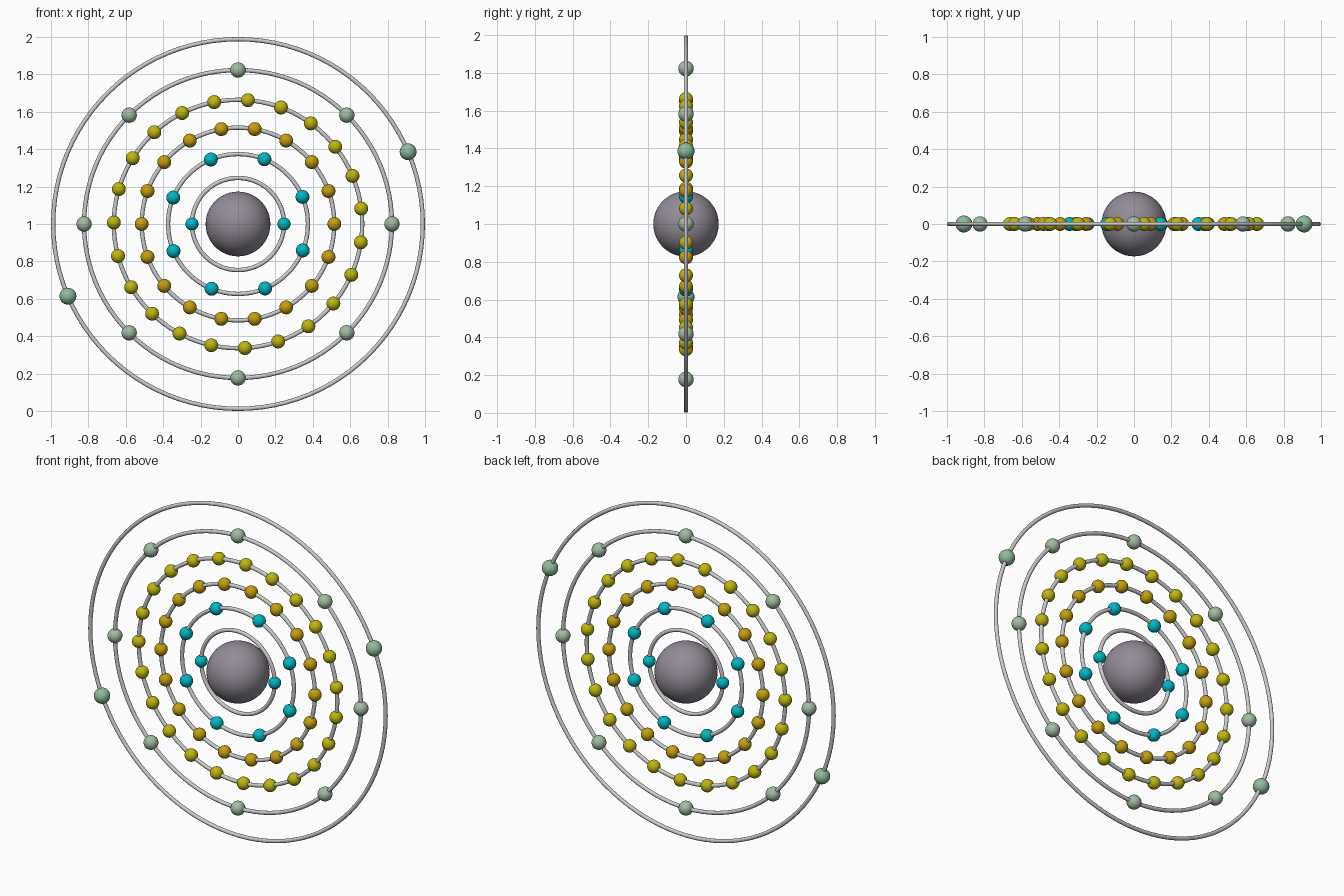
import bpy
from math import sin, cos, radians, tau

if "Cube" in bpy.data.objects:
    bpy.data.objects.remove(bpy.data.objects["Cube"])

CENTRE_Z = 1.0


def material(name, rgb):
    m = bpy.data.materials.new(name)
    m.diffuse_color = (*rgb, 1.0)
    m.use_nodes = True
    m.node_tree.nodes["Principled BSDF"].inputs["Base Color"].default_value = m.diffuse_color
    return m


def finish(name, mat=None):
    ob = bpy.context.object
    ob.name = name
    bpy.ops.object.shade_smooth()
    if mat:
        ob.data.materials.append(mat)
    return ob


def ball(name, x, z, r, mat, segs, rings):
    bpy.ops.mesh.primitive_uv_sphere_add(
        segments=segs, ring_count=rings, radius=r, location=(x, 0, z))
    return finish(name, mat)


teal = material("teal", (0.0, 0.47, 0.54))
amber = material("amber", (0.55, 0.35, 0.005))
yellow = material("yellow", (0.52, 0.47, 0.005))
sage = material("sage", (0.36, 0.50, 0.36))
mint = material("mint", (0.27, 0.50, 0.34))
mauve = material("mauve", (0.29, 0.26, 0.31))

# Nucleus
ball("nucleus", 0, CENTRE_Z, 0.173, mauve, 48, 32)

# Shells: orbit radius, electron count, first angle clockwise from top, electron radius
shells = [
    (0.246, 2, 90.0, 0.035, teal),
    (0.374, 8, 22.2, 0.037, teal),
    (0.515, 18, 10.0, 0.037, amber),
    (0.664, 23, 4.6, 0.037, yellow),
    (0.823, 8, 0.0, 0.041, sage),
    (0.988, 2, 67.0, 0.045, mint),
]
for i, (radius, count, start, size, mat) in enumerate(shells, 1):
    # Orbit ring
    bpy.ops.mesh.primitive_torus_add(
        major_radius=radius, minor_radius=0.0115, major_segments=96,
        minor_segments=12, location=(0, 0, CENTRE_Z), rotation=(radians(90), 0, 0))
    finish(f"orbit_ring_{i}")
    # Electrons, all sharing one mesh per shell
    first = None
    for k in range(count):
        a = radians(start) + tau * k / count
        x, z = radius * sin(a), CENTRE_Z + radius * cos(a)
        if first is None:
            first = ball(f"electron_{i}_1", x, z, size, mat, 32, 16)
        else:
            ob = bpy.data.objects.new(f"electron_{i}_{k + 1}", first.data)
            ob.location = (x, 0, z)
            bpy.context.collection.objects.link(ob)
